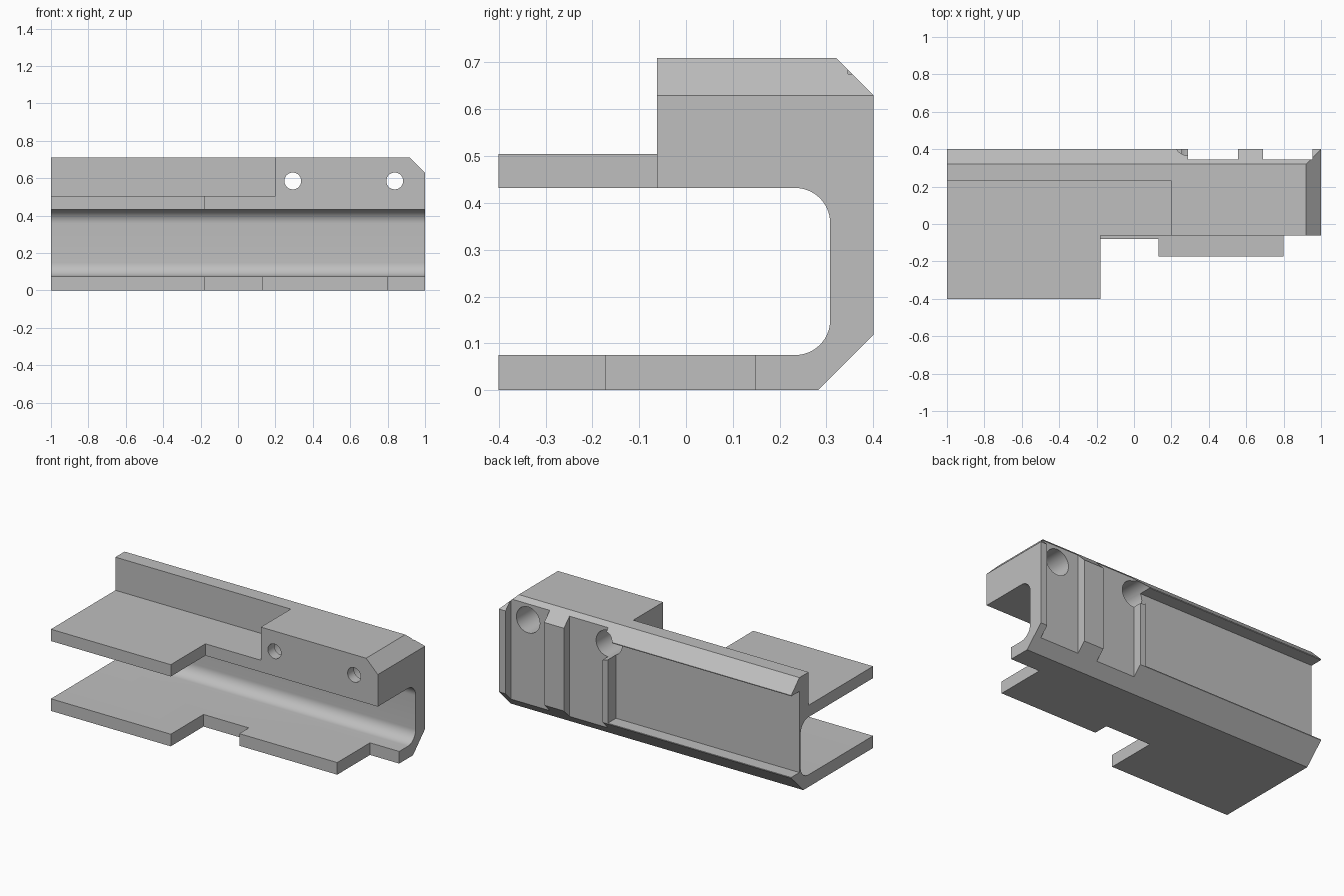
import bpy, bmesh, math
from mathutils import Vector, Matrix

cube = bpy.data.objects.get("Cube")
if cube:
    bpy.data.objects.remove(cube, do_unlink=True)

grey = bpy.data.materials.new("plain_grey")
grey.use_nodes = True
grey.diffuse_color = (0.52, 0.52, 0.52, 1)
grey.node_tree.nodes["Principled BSDF"].inputs["Base Color"].default_value = grey.diffuse_color


def to_object(name, bm):
    bmesh.ops.recalc_face_normals(bm, faces=bm.faces)
    mesh = bpy.data.meshes.new(name)
    bm.to_mesh(mesh)
    bm.free()
    mesh.materials.append(grey)
    obj = bpy.data.objects.new(name, mesh)
    bpy.context.collection.objects.link(obj)
    return obj


def prism(name, points, direction):
    """Extrude a closed outline along a direction."""
    bm = bmesh.new()
    face = bm.faces.new([bm.verts.new(p) for p in points])
    out = bmesh.ops.extrude_face_region(bm, geom=[face], use_keep_orig=True)
    verts = [g for g in out["geom"] if isinstance(g, bmesh.types.BMVert)]
    bmesh.ops.translate(bm, verts=verts, vec=Vector(direction))
    return to_object(name, bm)


def box(x, y, z):
    pts = [(x[0], y[0], z[0]), (x[1], y[0], z[0]), (x[1], y[1], z[0]), (x[0], y[1], z[0])]
    return prism("box_cutter", pts, (0, 0, z[1] - z[0]))


def bore(x, z, radius, y0, y1):
    bm = bmesh.new()
    place = Matrix.Translation((x, (y0 + y1) / 2, z)) @ Matrix.Rotation(math.pi / 2, 4, "X")
    bmesh.ops.create_cone(bm, cap_ends=True, segments=48, radius1=radius,
                          radius2=radius, depth=y1 - y0, matrix=place)
    return to_object("bore_cutter", bm)


def fillet(cy, cz, r, start):
    """Quarter circle of profile points, sweeping a quarter turn clockwise."""
    angles = [math.radians(start - 90 * i / 14) for i in range(15)]
    return [(cy + r * math.cos(a), cz + r * math.sin(a)) for a in angles]


# Channel body: C-shaped profile with rounded inner corners and chamfered back
R = 0.075
outline = [(-0.4, 0), (0.282, 0), (0.4, 0.118), (0.4, 0.63), (0.32, 0.71), (-0.4, 0.71), (-0.4, 0.432)]
outline += fillet(0.308 - R, 0.432 - R, R, 90)
outline += fillet(0.308 - R, 0.075 + R, R, 0)
outline += [(-0.4, 0.075)]
body = prism("channel_body", [(-1, y, z) for y, z in outline], (2, 0, 0))

TOP, MID, LOW, FRONT, BACK = 0.8, 0.25, -0.1, -0.5, 0.5
cutters = [
    # upper arm: stepped top and shortened front
    box((-1.1, 0.2), (FRONT, 0.23), (0.505, TOP)),
    box((-0.18, 1.1), (FRONT, -0.062), (MID, TOP)),
    # lower arm: stepped front edge
    box((-0.18, 0.13), (FRONT, -0.08), (LOW, MID)),
    box((0.13, 0.8), (FRONT, -0.173), (LOW, MID)),
    box((0.8, 1.1), (FRONT, 0.147), (LOW, MID)),
    # end chamfer
    prism("chamfer_cutter", [(0.82, FRONT, 0.81), (1.1, FRONT, 0.81), (1.1, FRONT, 0.53)], (0, 1, 0)),
    # long back recess and two vertical back pockets
    box((-1.1, 0.255), (0.32, BACK), (0.123, 0.625)),
    box((0.29, 0.555), (0.346, BACK), (LOW, TOP)),
    box((0.69, 0.955), (0.346, BACK), (LOW, TOP)),
]
# Through holes with wider bores from the back
for x in (0.293, 0.838):
    cutters += [bore(x, 0.585, 0.045, -0.2, 0.1), bore(x, 0.585, 0.08, 0.0, BACK)]

bpy.context.view_layer.objects.active = body
for cutter in cutters:
    cutter.hide_render = True
    mod = body.modifiers.new("cut", "BOOLEAN")
    mod.operation = "DIFFERENCE"
    mod.solver = "EXACT"
    mod.object = cutter
    bpy.ops.object.modifier_apply(modifier=mod.name)
    bpy.data.objects.remove(cutter, do_unlink=True)

for obj in bpy.context.selected_objects:
    obj.select_set(False)
body.select_set(True)
bpy.ops.object.shade_smooth_by_angle(angle=math.radians(20))
